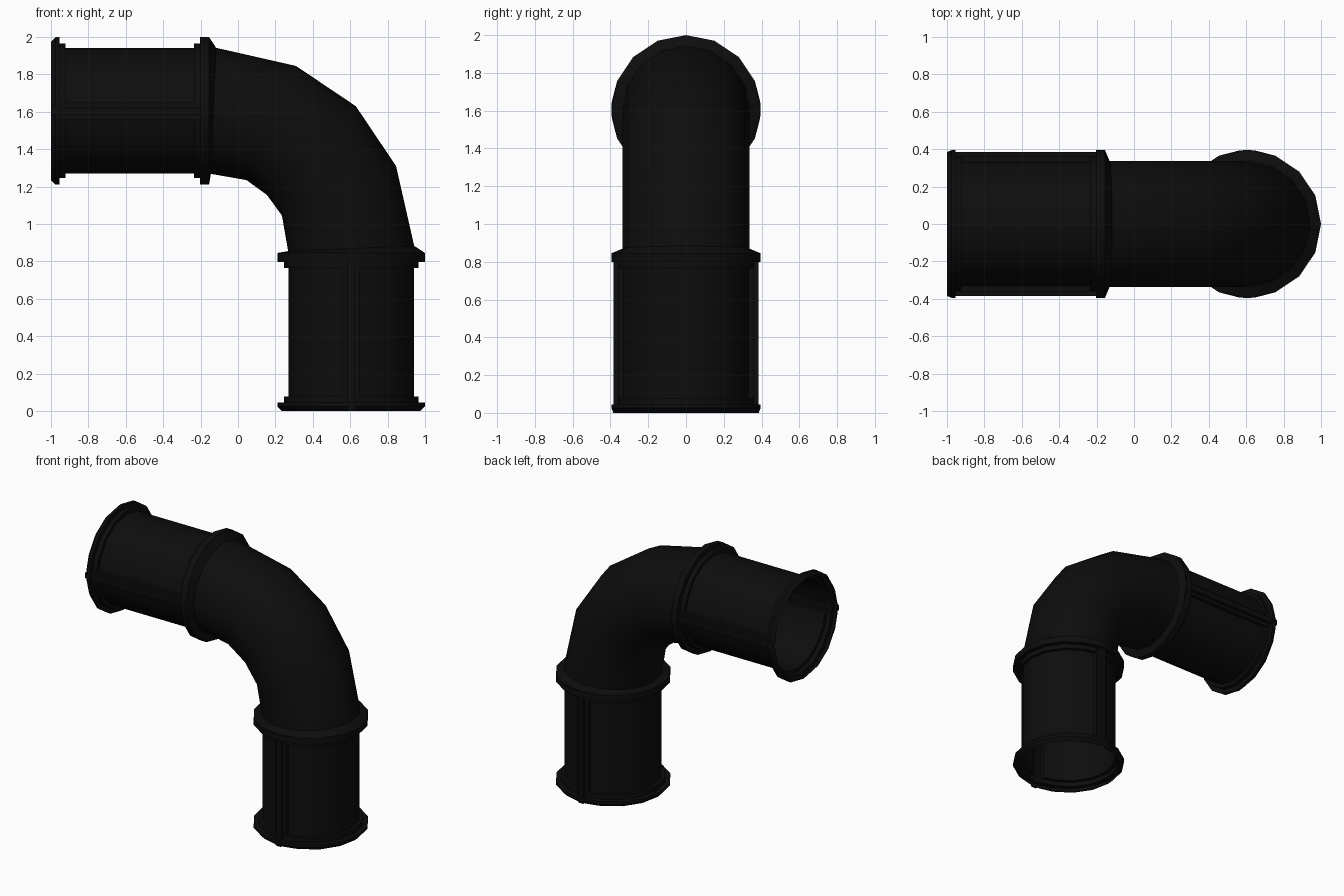
import bpy, bmesh, math
from mathutils import Vector

if "Cube" in bpy.data.objects:
    bpy.data.objects.remove(bpy.data.objects["Cube"])

black = bpy.data.materials.new("black_plastic")
black.diffuse_color = (0.004, 0.004, 0.004, 1)
black.use_nodes = True
black.node_tree.nodes["Principled BSDF"].inputs["Base Color"].default_value = black.diffuse_color

RIB = [(0.045, 0.0), (0.045, 0.36), (0.02, 0.36), (0.02, 0.385)]  # (half width, height)


def skin(name, rings):
    """Bridge a list of equal-sized closed rings into an open tube."""
    bm = bmesh.new()
    loops = [[bm.verts.new(p) for p in ring] for ring in rings]
    for a, b in zip(loops, loops[1:]):
        n = len(a)
        for i in range(n):
            bm.faces.new((a[i], a[(i + 1) % n], b[(i + 1) % n], b[i]))
    bmesh.ops.remove_doubles(bm, verts=bm.verts, dist=0.0005)
    bmesh.ops.recalc_face_normals(bm, faces=bm.faces)
    mesh = bpy.data.meshes.new(name)
    bm.to_mesh(mesh)
    bm.free()
    mesh.materials.append(black)
    obj = bpy.data.objects.new(name, mesh)
    bpy.context.collection.objects.link(obj)
    bpy.ops.object.select_all(action='DESELECT')
    obj.select_set(True)
    bpy.context.view_layer.objects.active = obj
    bpy.ops.object.shade_smooth_by_angle(angle=math.radians(30))
    return obj


def socket_section(r):
    """16-sided section with a stepped rib on each seam (local y = +-)."""
    def rib(side):
        pts = [(t, max(h, math.sqrt(r * r - t * t))) for t, h in RIB]
        pts += [(-t, y) for t, y in reversed(pts)]
        return [(t * side, y * side) for t, y in pts]
    out = []
    for k in range(16):
        if k % 8 == 4:
            out += rib(1 if k == 4 else -1)
        else:
            a = math.tau * k / 16
            out.append((r * math.cos(a), r * math.sin(a)))
    return out


# socket profile: (distance from open end, radius)
PROFILE = [(0, 0.37), (0.025, 0.395), (0.045, 0.395), (0.045, 0.36), (0.078, 0.36),
           (0.078, 0.335), (0.765, 0.335), (0.765, 0.36), (0.798, 0.36),
           (0.798, 0.395), (0.845, 0.395)]

# sockets: one standing, one lying
skin("lower_socket", [[Vector((0.605 + t, y, s)) for t, y in socket_section(r)]
                      for s, r in PROFILE])
skin("upper_socket", [[Vector((s - 1, y, 1.605 + t)) for t, y in socket_section(r)]
                      for s, r in PROFILE])

# elbow: (outer x, outer z, inner x, inner z, half width) per ring
BEND = [(1.0, 0.845, 0.21, 0.845, 0.395),
        (0.942, 0.883, 0.268, 0.855, 0.337),
        (0.845, 1.31, 0.235, 1.045, 0.337),
        (0.63, 1.63, 0.155, 1.155, 0.337),
        (0.31, 1.845, 0.045, 1.235, 0.337),
        (-0.117, 1.942, -0.145, 1.268, 0.337),
        (-0.155, 2.0, -0.155, 1.21, 0.395)]
rings = []
for ox, oz, ix, iz, w in BEND:
    outer, inner = Vector((ox, 0, oz)), Vector((ix, 0, iz))
    mid, axis = (outer + inner) / 2, (outer - inner) / 2
    rings.append([mid + axis * math.cos(a) + Vector((0, w * math.sin(a), 0))
                  for a in (math.tau * k / 16 for k in range(16))])
skin("elbow", rings)
